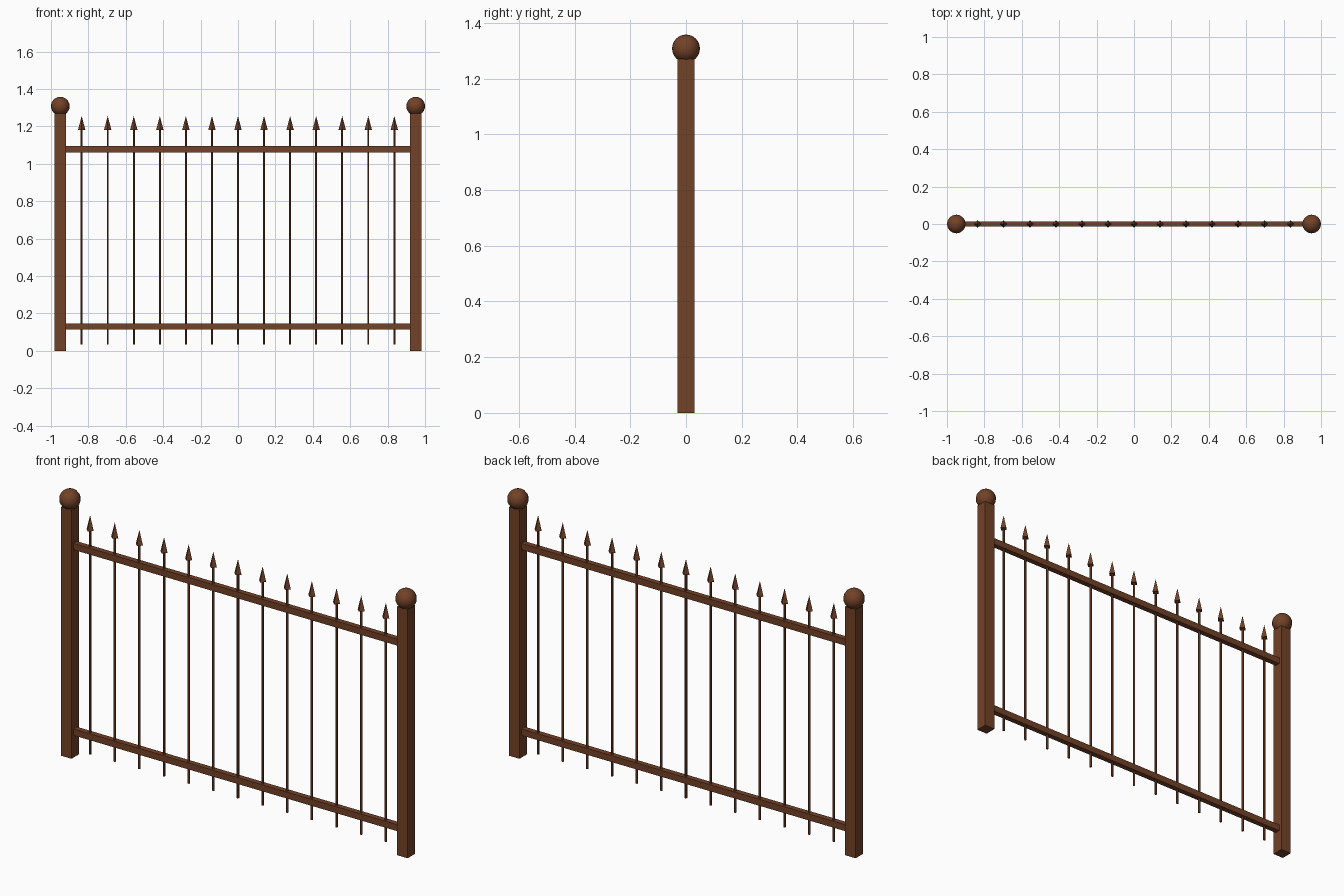
import bpy, bmesh, math
from mathutils import Matrix

if "Cube" in bpy.data.objects:
    bpy.data.objects.remove(bpy.data.objects["Cube"])

# single rust-brown paint
brown = bpy.data.materials.new("rust_brown")
brown.diffuse_color = (0.17, 0.054, 0.021, 1)
brown.use_nodes = True
brown.node_tree.nodes["Principled BSDF"].inputs["Base Color"].default_value = brown.diffuse_color


def finish(name, bm, smooth=False):
    mesh = bpy.data.meshes.new(name)
    for f in bm.faces:
        f.smooth = smooth
    bm.to_mesh(mesh)
    bm.free()
    mesh.materials.append(brown)
    obj = bpy.data.objects.new(name, mesh)
    bpy.context.collection.objects.link(obj)
    return obj


def box(name, center, size):
    bm = bmesh.new()
    bmesh.ops.create_cube(bm, size=1, matrix=Matrix.Translation(center) @ Matrix.Diagonal((*size, 1)))
    return finish(name, bm)


def cone(name, x, z0, z1, r0, r1, sides):
    bm = bmesh.new()
    bmesh.ops.create_cone(bm, cap_ends=True, segments=sides, radius1=r0, radius2=r1,
                          depth=z1 - z0, matrix=Matrix.Translation((x, 0, (z0 + z1) / 2)))
    return finish(name, bm)


# end posts with ball finials
for side, x in (("left", -0.95), ("right", 0.95)):
    box(side + "_post", (x, 0, 0.635), (0.06, 0.06, 1.27))
    bm = bmesh.new()
    bmesh.ops.create_uvsphere(bm, u_segments=16, v_segments=12, radius=0.05,
                              matrix=Matrix.Translation((x, 0, 1.308)))
    finish(side + "_post_ball", bm, True)

# horizontal rails
for name, z in (("bottom_rail", 0.13), ("top_rail", 1.078)):
    box(name, (0, 0, z), (1.86, 0.028, 0.033))

# thin pickets with four-sided spear points
for i in range(13):
    x = (i - 6) * 0.1393
    cone(f"picket_{i + 1}", x, 0.035, 1.182, 0.006, 0.006, 6)
    cone(f"spear_point_{i + 1}", x, 1.18, 1.255, 0.02, 0, 4)
